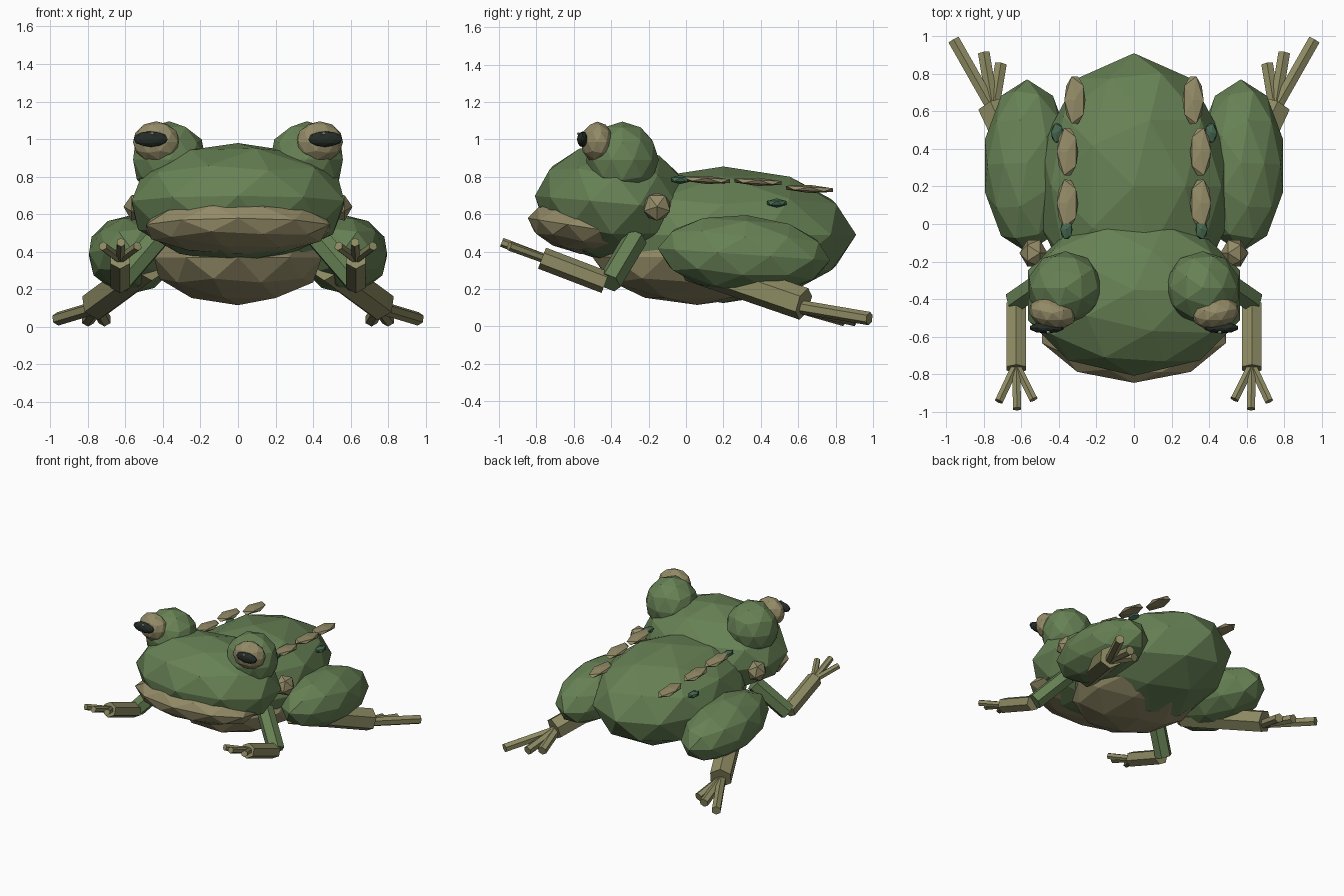
import bpy
import bmesh
from math import radians
from mathutils import Euler, Matrix, Vector

cube = bpy.data.objects.get("Cube")
if cube:
    bpy.data.objects.remove(cube, do_unlink=True)


def material(name, color):
    mat = bpy.data.materials.new(name)
    mat.use_nodes = True
    mat.diffuse_color = (*color, 1)
    mat.node_tree.nodes["Principled BSDF"].inputs["Base Color"].default_value = (*color, 1)
    return mat


GREEN = material("skin_green", (0.135, 0.22, 0.09))
DARK_GREEN = material("wart_green", (0.06, 0.14, 0.08))
SAND = material("sand", (0.29, 0.255, 0.135))
OLIVE = material("olive_tan", (0.27, 0.26, 0.125))
BLACK = material("pupil_black", (0.018, 0.025, 0.02))
GLINT = material("eye_glint", (0.7, 0.7, 0.65))


def finish(name, bm, mat, mirrored=False):
    """Turn a bmesh into a flat shaded object, flipped across x if asked."""
    if mirrored:
        bm.transform(Matrix.Diagonal((-1, 1, 1, 1)))
        bmesh.ops.reverse_faces(bm, faces=bm.faces[:])
    mesh = bpy.data.meshes.new(name)
    bm.to_mesh(mesh)
    bm.free()
    mesh.materials.append(mat)
    bpy.context.collection.objects.link(bpy.data.objects.new(name, mesh))


def blob(name, mat, center, radii, turn=(0, 0, 0), detail=2, mirrored=False):
    """Faceted ellipsoid."""
    bm = bmesh.new()
    bmesh.ops.create_icosphere(bm, subdivisions=detail, radius=1)
    rotation = Euler([radians(a) for a in turn]).to_matrix().to_4x4()
    bm.transform(Matrix.Translation(center) @ rotation @ Matrix.Diagonal((*radii, 1)))
    finish(name, bm, mat, mirrored)


def rod(name, mat, start, end, radius, mirrored=False):
    """Six-sided limb segment between two points."""
    a, b = Vector(start), Vector(end)
    bm = bmesh.new()
    bmesh.ops.create_cone(bm, cap_ends=True, segments=6, radius1=radius,
                          radius2=radius, depth=(b - a).length)
    rotation = (b - a).to_track_quat('Z', 'Y').to_matrix().to_4x4()
    bm.transform(Matrix.Translation((a + b) / 2) @ rotation)
    finish(name, bm, mat, mirrored)


def both(build, name, *args, **options):
    build(name + "_left", *args, **options)
    build(name + "_right", *args, mirrored=True, **options)


# Trunk and head
blob("body", GREEN, (0, 0.2, 0.49), (0.52, 0.71, 0.365))
blob("belly", SAND, (0, 0.06, 0.37), (0.47, 0.56, 0.255))
blob("head", GREEN, (0, -0.38, 0.66), (0.595, 0.43, 0.32), (-5, 0, 0))
blob("lips", SAND, (0, -0.54, 0.53), (0.515, 0.31, 0.145), (-9, 0, 0))

# Eyes
both(blob, "eye_mound", GREEN, (0.366, -0.34, 0.89), (0.203, 0.195, 0.205))
both(blob, "eyeball", SAND, (0.435, -0.475, 0.985), (0.128, 0.085, 0.11), (0, 0, 12))
both(blob, "pupil", BLACK, (0.465, -0.553, 1.0), (0.094, 0.03, 0.042))
both(blob, "glint", GLINT, (0.457, -0.577, 1.03), (0.011, 0.008, 0.008), detail=1)

# Ear bumps and warts on the back
both(blob, "ear", SAND, (0.535, -0.155, 0.64), (0.083, 0.083, 0.075), (0, 90, 0), detail=1)
for i, spot in enumerate([(0.355, 0.11, 0.783), (0.355, 0.385, 0.773), (0.315, 0.66, 0.735)]):
    both(blob, f"back_ridge_{i + 1}", SAND, spot, (0.063, 0.148, 0.022), (-3, 0, 0), detail=1)
for i, spot in enumerate([(0.41, 0.485, 0.66), (0.36, -0.03, 0.785)]):
    both(blob, f"small_wart_{i + 1}", DARK_GREEN, spot, (0.036, 0.06, 0.024), detail=1)

# Hind legs
both(blob, "thigh", GREEN, (0.57, 0.31, 0.385), (0.235, 0.462, 0.21), (-4, 0, 0))
both(rod, "shin", OLIVE, (0.47, 0.02, 0.33), (0.755, 0.63, 0.12), 0.088)
for i, tip in enumerate([(0.96, 0.98, 0.042), (0.80, 0.91, 0.036), (0.71, 0.85, 0.036)]):
    both(rod, f"toe_{i + 1}", OLIVE, (0.75, 0.61, 0.105), tip, 0.036)

# Front legs
both(rod, "upper_arm", GREEN, (0.43, -0.27, 0.47), (0.632, -0.41, 0.235), 0.066)
both(rod, "forearm", OLIVE, (0.628, -0.43, 0.235), (0.628, -0.77, 0.365), 0.06)
for i, tip in enumerate([(0.535, -0.935, 0.43), (0.623, -0.985, 0.45), (0.72, -0.945, 0.43)]):
    both(rod, f"finger_{i + 1}", OLIVE, (0.628, -0.75, 0.36), tip, 0.025)
